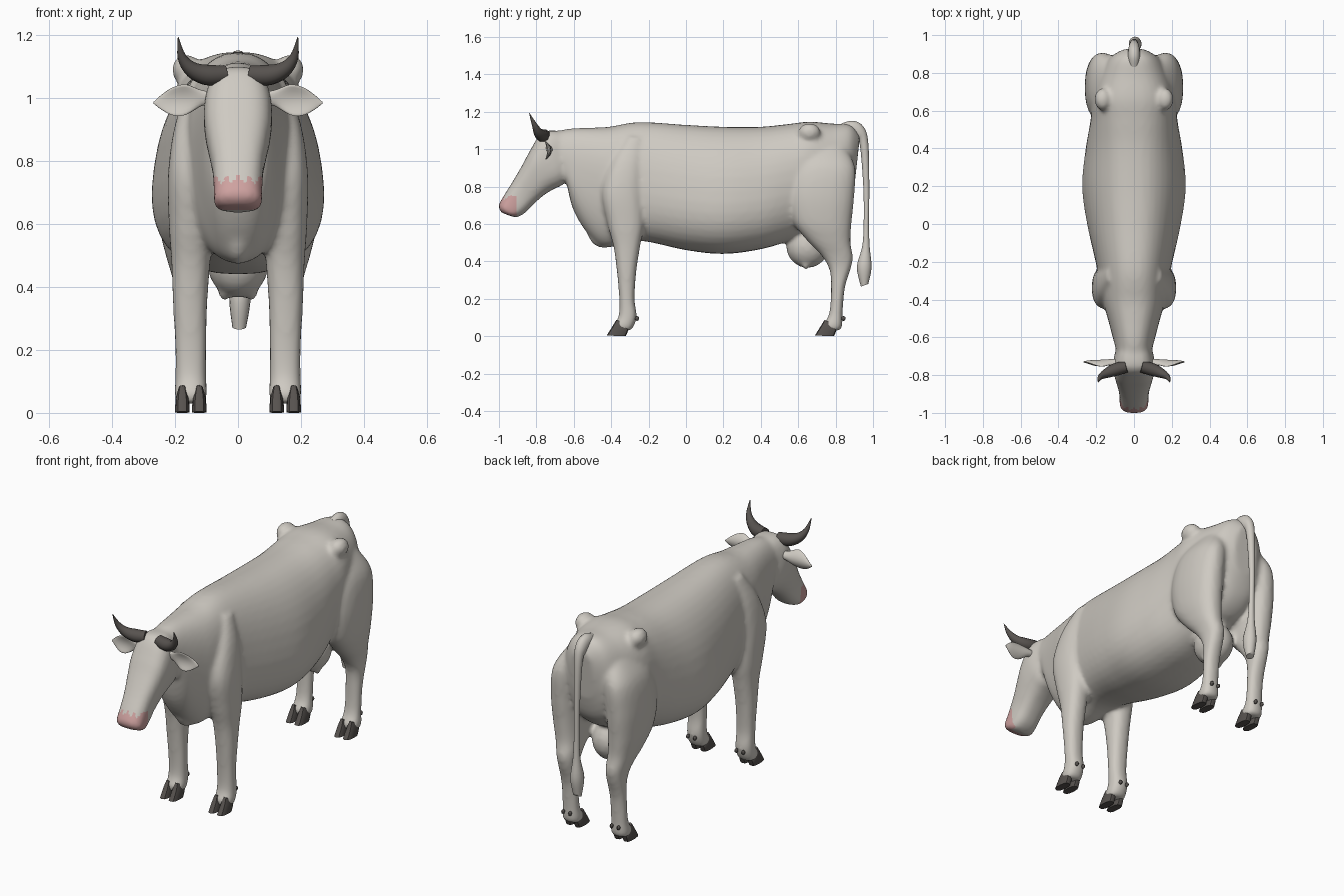
import bpy, bmesh, math
from mathutils import Vector

cube = bpy.data.objects.get("Cube")
if cube:
    bpy.data.objects.remove(cube)


def material(name, colour):
    m = bpy.data.materials.new(name)
    m.use_nodes = True
    m.diffuse_color = (*colour, 1)
    m.node_tree.nodes["Principled BSDF"].inputs["Base Color"].default_value = (*colour, 1)
    return m


HIDE = material("pale_hide", (0.62, 0.59, 0.54))
PINK = material("pink_nose", (0.62, 0.36, 0.35))
HORN = material("dark_horn", (0.095, 0.085, 0.078))


def select_only(objs):
    bpy.ops.object.select_all(action="DESELECT")
    for o in objs:
        o.select_set(True)
    bpy.context.view_layer.objects.active = objs[0]


def shade(ob, degrees=50):
    select_only([ob])
    bpy.ops.object.shade_smooth_by_angle(angle=math.radians(degrees))


def spline_rows(rows, steps):
    """Catmull-Rom interpolation between rows of numbers."""
    out = []
    for i in range(len(rows) - 1):
        a, b = rows[max(i - 1, 0)], rows[i]
        c, d = rows[i + 1], rows[min(i + 2, len(rows) - 1)]
        for k in range(steps):
            t = k / steps
            out.append([0.5 * (2 * q + (r - p) * t + (2 * p - 5 * q + 4 * r - s) * t * t
                               + (3 * q - p - 3 * r + s) * t ** 3)
                        for p, q, r, s in zip(a, b, c, d)])
    return out + [list(rows[-1])]


def tube(name, rings, mat, n=24, power=0.85):
    """Skin rings of (centre, up, side, bias); bias widens the lower half."""
    bm = bmesh.new()
    loops = []
    for centre, up, side, bias in rings:
        loop = []
        for k in range(n):
            t = math.tau * k / n
            u, s = math.cos(t), math.sin(t)
            u = math.copysign(abs(u) ** power, u)
            s = math.copysign(abs(s) ** power, s)
            loop.append(bm.verts.new(centre + up * u + side * s * (1 - bias * u)))
        loops.append(loop)
    for a, b in zip(loops, loops[1:]):
        for k in range(n):
            j = (k + 1) % n
            bm.faces.new((a[k], a[j], b[j], b[k]))
    bm.faces.new(loops[0])
    bm.faces.new(loops[-1])
    bmesh.ops.recalc_face_normals(bm, faces=bm.faces)
    me = bpy.data.meshes.new(name)
    bm.to_mesh(me)
    bm.free()
    me.materials.append(mat)
    ob = bpy.data.objects.new(name, me)
    bpy.context.collection.objects.link(ob)
    return ob


def limb(name, rows, mat=HIDE, x=0, sign=1, steps=5, dy=0, **kw):
    """Rows: (y, z) of one edge, (y, z) of the other, half width, bias, x shift."""
    rings = []
    for ya, za, yb, zb, w, bias, dx in spline_rows(rows, steps):
        a = Vector((sign * (x + dx), ya + dy, za))
        b = Vector((sign * (x + dx), yb + dy, zb))
        rings.append(((a + b) / 2, (a - b) / 2, Vector((w, 0, 0)), bias))
    return tube(name, rings, mat, **kw)


def blob(name, centre, radii, mat=HIDE, segments=20):
    bpy.ops.mesh.primitive_uv_sphere_add(segments=segments, ring_count=segments // 2,
                                         location=centre)
    ob = bpy.context.object
    ob.name, ob.scale = name, radii
    ob.data.materials.append(mat)
    bpy.ops.object.transform_apply(location=True, rotation=True, scale=True)
    return ob


# Trunk with neck
trunk = limb("body", [
    (-.72, 1.09, -.64, .83, .09, 0, 0), (-.62, 1.11, -.60, .67, .11, 0, 0),
    (-.51, 1.115, -.51, .53, .135, -.1, 0), (-.41, 1.12, -.42, .475, .16, -.1, 0),
    (-.25, 1.145, -.25, .51, .19, .1, 0), (0, 1.13, 0, .46, .242, .17, 0),
    (.2, 1.12, .2, .44, .267, .18, 0), (.4, 1.12, .4, .465, .252, .12, 0),
    (.55, 1.135, .55, .51, .23, 0, 0), (.66, 1.147, .66, .56, .215, -.1, 0),
    (.78, 1.137, .78, .6, .185, -.05, 0), (.88, 1.13, .86, .68, .14, 0, 0),
    (.93, 1.07, .9, .8, .07, 0, 0)], n=40)

# Head
head = limb("head", [
    (-.69, 1.1, -.61, .87, .085, 0, 0), (-.77, 1.09, -.66, .81, .107, 0, 0),
    (-.83, 1.0, -.71, .785, .106, -.08, 0), (-.87, .925, -.765, .75, .095, -.08, 0),
    (-.925, .83, -.815, .705, .081, -.05, 0), (-.975, .75, -.86, .66, .077, 0, 0),
    (-1.003, .695, -.9, .637, .075, 0, 0), (-.985, .66, -.925, .638, .055, 0, 0)],
    n=28, power=.72)

# Udder with teats, and brisket keel
skin = [trunk, head, blob("udder", (0, .65, .48), (.1, .115, .115)),
        blob("brisket", (0, -.44, .57), (.055, .09, .1))]

FRONT = [(-.31, 1.07, -.23, 1.06, .03, 0, -.035), (-.40, .93, -.23, .92, .06, 0, -.012),
         (-.45, .77, -.23, .76, .072, 0, 0), (-.42, .6, -.225, .6, .07, 0, 0),
         (-.388, .48, -.245, .48, .062, 0, 0), (-.37, .35, -.265, .35, .055, 0, .002),
         (-.357, .2, -.275, .2, .05, 0, 0), (-.36, .11, -.263, .11, .05, 0, 0),
         (-.382, .06, -.28, .05, .052, 0, 0), (-.37, .03, -.3, .03, .044, 0, 0)]
HIND = [(.69, 1.03, .86, 1.0, .05, 0, -.03), (.59, .92, .905, .9, .078, 0, .01),
        (.55, .77, .90, .75, .088, 0, .022), (.57, .62, .885, .6, .083, 0, .02),
        (.64, .52, .88, .5, .07, 0, .012), (.725, .43, .892, .43, .056, 0, .003),
        (.768, .35, .885, .375, .048, 0, 0), (.775, .24, .85, .26, .045, 0, 0),
        (.765, .12, .838, .13, .045, 0, 0), (.735, .06, .835, .05, .052, 0, 0),
        (.75, .03, .815, .03, .044, 0, 0)]
CLAW = [(-.372, .088, -.32, .062, .012, 0, 0), (-.395, .05, -.305, .045, .021, 0, 0),
        (-.424, .004, -.322, 0, .023, 0, 0)]

for side, s in (("left", 1), ("right", -1)):
    # Legs, hip bones and shoulder points merge into the hide
    skin.append(limb(f"front_leg_{side}", FRONT, x=.15, sign=s))
    skin.append(limb(f"hind_leg_{side}", HIND, x=.15, sign=s))
    skin.append(blob(f"hip_{side}", (s * .165, .66, 1.09), (.045, .06, .05)))
    skin.append(blob(f"teat_{side}", (s * .045, .64, .385), (.018, .02, .035), segments=12))

    # Cloven hooves and dewclaws
    for leg, dy, heel in (("front", 0, -.262), ("hind", 1.113, .842)):
        for part, dx in (("inner", -.027), ("outer", .027)):
            hoof = limb(f"{leg}_{part}_hoof_{side}", CLAW, HORN, .15 + dx, s, 2, dy,
                        n=12, power=.75)
            shade(hoof, 40)
            claw = blob(f"{leg}_{part}_dewclaw_{side}", (s * (.15 + dx * .8), heel, .095),
                        (.009, .012, .013), HORN, 8)
            shade(claw)

    # Leaf-shaped ears, cupped towards the front
    rings = [(Vector((s * x, -.73, z)), Vector((0, 0, h)), Vector((0, d, 0)), 0)
             for x, z, h, d in spline_rows(
                 [(.075, 1.0, .02, .018), (.115, 1.0, .025, .016), (.165, .995, .048, .012),
                  (.205, .99, .045, .01), (.24, .987, .026, .008), (.268, .985, .003, .003)], 4)]
    ear = tube(f"ear_{side}", rings, HIDE, n=20, power=1)
    for v in ear.data.vertices:
        v.co.y -= 9 * (v.co.z - .992) ** 2
    shade(ear, 60)

    # Curved tapering horns
    cu = bpy.data.curves.new(f"horn_{side}", "CURVE")
    cu.dimensions, cu.bevel_depth, cu.bevel_resolution = "3D", .034, 3
    cu.use_fill_caps = True
    path = spline_rows([(.04, -.755, 1.075, .9), (.095, -.77, 1.073, 1), (.145, -.79, 1.09, .75),
                        (.178, -.81, 1.13, .42), (.19, -.838, 1.193, .04)], 4)
    sp = cu.splines.new("POLY")
    sp.points.add(len(path) - 1)
    for p, (x, y, z, r) in zip(sp.points, path):
        p.co, p.radius = (s * x, y, z, 1), r
    horn = bpy.data.objects.new(f"horn_{side}", cu)
    bpy.context.collection.objects.link(horn)
    cu.materials.append(HORN)
    select_only([horn])
    bpy.ops.object.convert(target="MESH")
    shade(bpy.context.object)

# Merge the hide into one skin and soften the joins
select_only(skin)
bpy.ops.object.join()
body = bpy.context.object
body.name = "body"
mod = body.modifiers.new("merge", "REMESH")
mod.mode, mod.voxel_size = "VOXEL", .012
mod = body.modifiers.new("soften", "SMOOTH")
mod.factor, mod.iterations = .5, 8
for name in ("merge", "soften"):
    bpy.ops.object.modifier_apply(modifier=name)
body.data.materials.clear()
body.data.materials.append(HIDE)
body.data.materials.append(PINK)
for f in body.data.polygons:
    c = f.center
    f.material_index = int(c.y < -.905 and .645 < c.z < .742 + .012 * math.cos(c.x * 180))
shade(body, 80)

# Tail with a tuft
tail = limb("tail", [
    (.83, 1.137, .84, 1.06, .03, 0, 0), (.89, 1.152, .88, 1.07, .032, 0, 0),
    (.945, 1.125, .91, 1.05, .03, 0, 0), (.974, 1.04, .93, 1.02, .023, 0, 0),
    (.98, .8, .948, .8, .016, 0, 0), (.978, .6, .95, .6, .015, 0, .002),
    (.982, .48, .942, .48, .02, 0, .004), (.992, .37, .914, .37, .034, 0, .006),
    (.975, .28, .935, .265, .022, 0, .004)], n=16, power=1)
shade(tail, 60)
